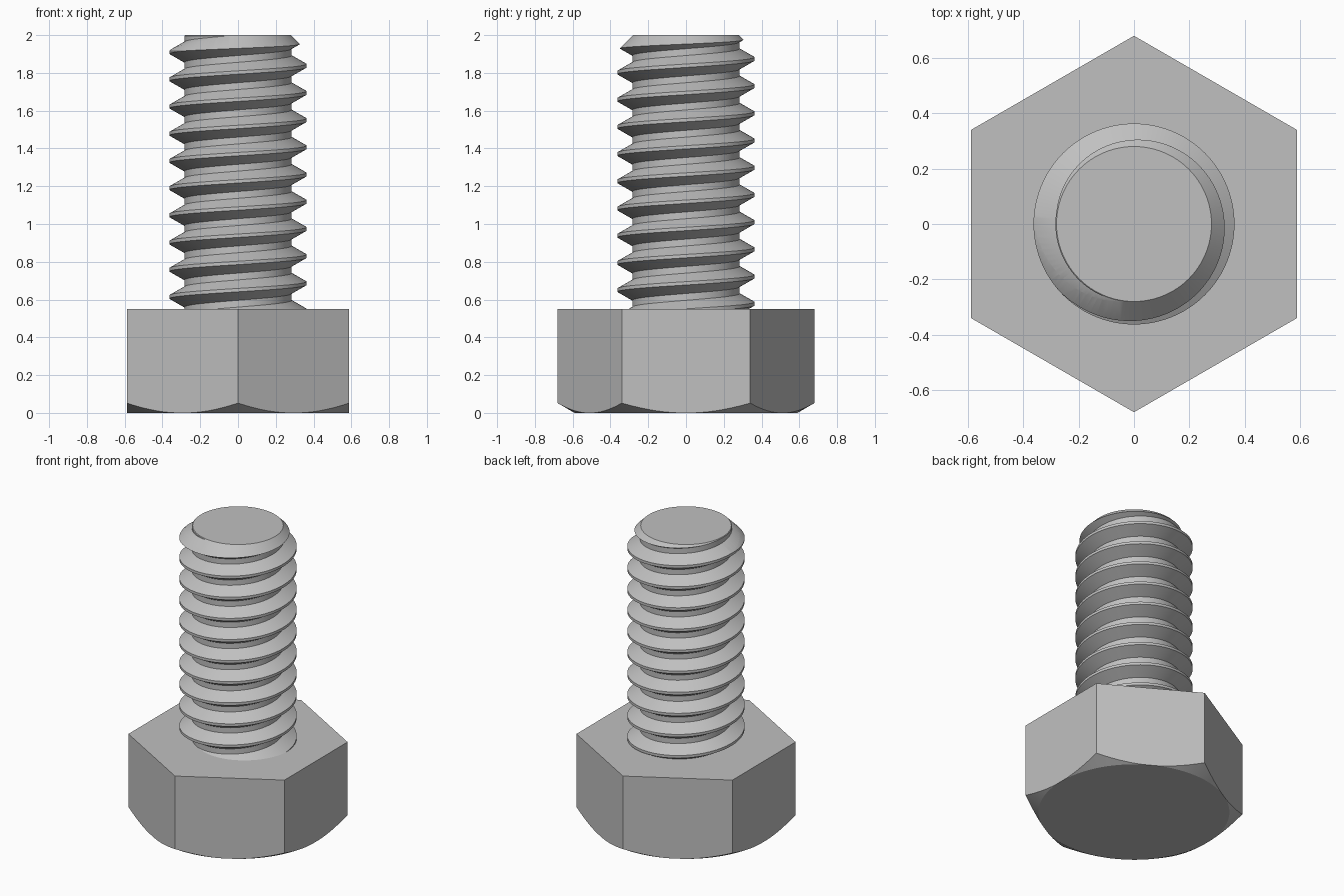
import bpy, bmesh
from math import radians, pi, cos, sin

if "Cube" in bpy.data.objects:
    bpy.data.objects.remove(bpy.data.objects["Cube"])

SEGMENTS = 96
HEAD_CORNER, HEAD_HEIGHT = 0.68, 0.55
CREST, ROOT, PITCH = 0.363, 0.284, 0.144
CREST_Z = 1.838          # height of one crest on the +x side

steel = bpy.data.materials.new("steel grey")
steel.use_nodes = True
COLOUR = (0.53, 0.53, 0.53, 1)
steel.diffuse_color = COLOUR
steel.node_tree.nodes["Principled BSDF"].inputs["Base Color"].default_value = COLOUR


def finish(name, bm):
    bmesh.ops.recalc_face_normals(bm, faces=bm.faces)
    mesh = bpy.data.meshes.new(name)
    bm.to_mesh(mesh)
    bm.free()
    mesh.materials.append(steel)
    obj = bpy.data.objects.new(name, mesh)
    bpy.context.collection.objects.link(obj)
    return obj


def lathe(name, profile, sides, turn=0.0):
    """Closed solid of revolution from (radius, z) points."""
    bm = bmesh.new()
    rings = []
    for r, z in profile:
        angles = [turn + 2 * pi * i / sides for i in range(sides)]
        rings.append([bm.verts.new((r * cos(a), r * sin(a), z)) for a in angles])
    for low, high in zip(rings, rings[1:]):
        for i in range(sides):
            j = (i + 1) % sides
            bm.faces.new((low[i], low[j], high[j], high[i]))
    bm.faces.new(rings[0])
    bm.faces.new(rings[-1])
    return finish(name, bm)


def trim(obj, cutter):
    """Keep only what lies inside the cutter, then shade."""
    cutter.hide_render = True
    mod = obj.modifiers.new("trim", 'BOOLEAN')
    mod.operation = 'INTERSECT'
    mod.solver = 'EXACT'
    mod.object = cutter
    bpy.ops.object.select_all(action='DESELECT')
    bpy.context.view_layer.objects.active = obj
    obj.select_set(True)
    bpy.ops.object.modifier_apply(modifier=mod.name)
    bpy.data.objects.remove(cutter)
    bpy.ops.object.shade_smooth_by_angle(angle=radians(22))


def helical_rod(name, first, turns):
    """Rod with a right-hand trapezoid thread, closed at both ends."""
    bm = bmesh.new()
    # offsets along one pitch: crest flat, flank, root flat, flank
    tooth = ((-1 / 16, CREST), (1 / 16, CREST), (3 / 8, ROOT), (5 / 8, ROOT))
    columns = []
    for i in range(SEGMENTS):
        a = 2 * pi * i / SEGMENTS
        column = []
        for k in range(turns + 1):
            for step, r in tooth:
                z = CREST_Z + PITCH * (first + k + step + i / SEGMENTS)
                column.append(bm.verts.new((r * cos(a), r * sin(a), z)))
        columns.append(column)
    size = len(tooth)
    for i in range(SEGMENTS):
        last = i == SEGMENTS - 1
        here = columns[i]
        there = columns[0][size:] if last else columns[i + 1]
        for k in range(min(len(here), len(there)) - 1):
            bm.faces.new((here[k], there[k], there[k + 1], here[k + 1]))
    # fan caps over the two open ends
    middle = CREST_Z + PITCH * (first + turns / 2)
    rim = [e for e in bm.edges if e.is_boundary]
    for top in (False, True):
        ends = [e for e in rim if (e.verts[0].co.z > middle) == top]
        centre = sum(e.verts[0].co.z for e in ends) / len(ends)
        hub = bm.verts.new((0, 0, centre))
        for e in ends:
            bm.faces.new((e.verts[0], e.verts[1], hub))
    return finish(name, bm)


# Hexagonal head with corners on the y axis and a chamfered underside
head = lathe("hex_head", ((HEAD_CORNER, 0), (HEAD_CORNER, HEAD_HEIGHT)), 6, pi / 2)
trim(head, lathe("head_chamfer", ((0.573, -0.01), (0.763, 0.1), (0.763, 0.7)), SEGMENTS))

# Threaded shank with a chamfered tip
shank = helical_rod("threaded_shank", -11, 15)
trim(shank, lathe("tip_chamfer", ((0.5, 0.5), (0.5, 1.78), (0.28, 2.0)), SEGMENTS))
